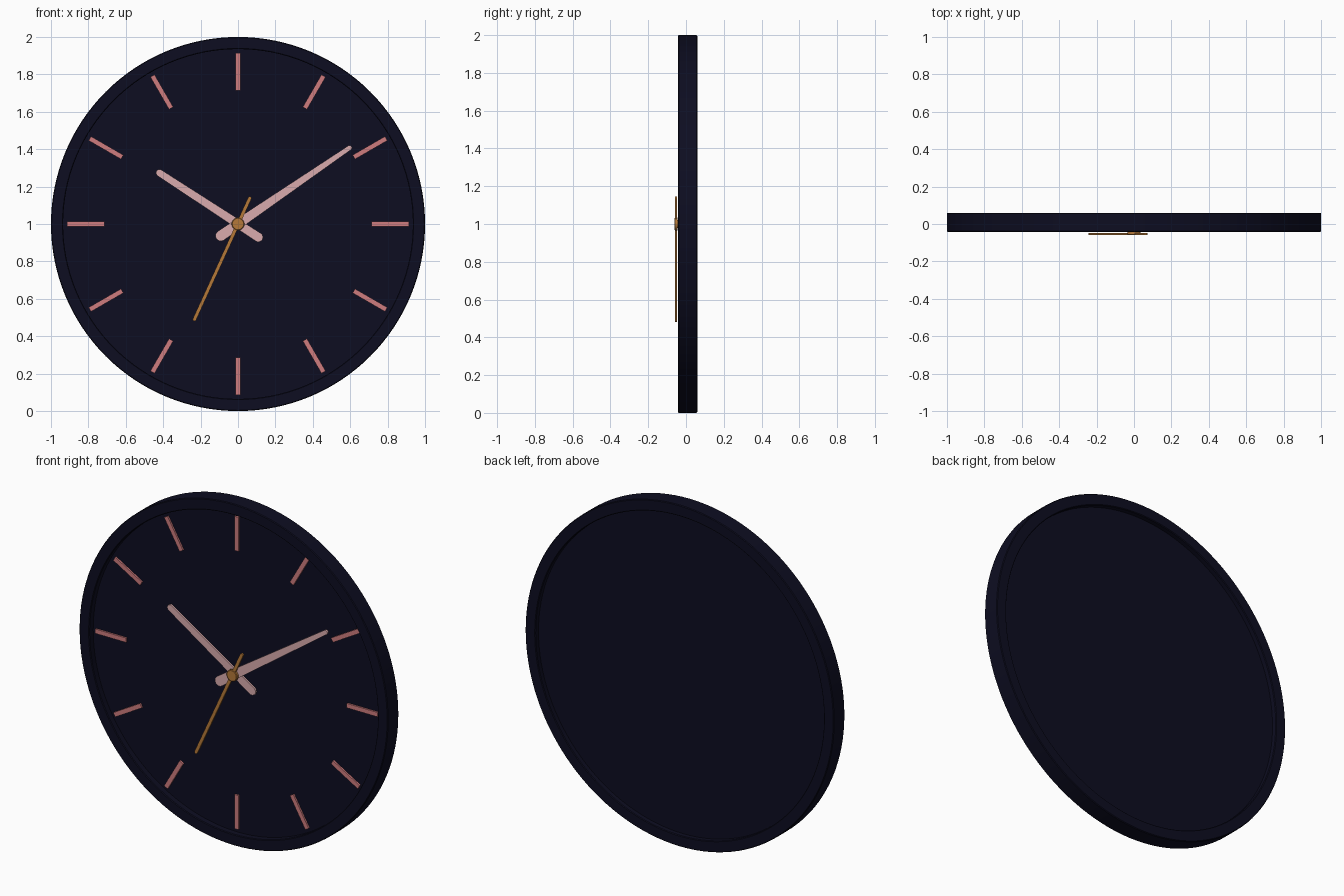
import bpy, bmesh, math
from mathutils import Vector

cube = bpy.data.objects.get("Cube")
if cube:
    bpy.data.objects.remove(cube, do_unlink=True)


def material(name, rgb):
    m = bpy.data.materials.new(name)
    m.use_nodes = True
    m.diffuse_color = (*rgb, 1)
    bsdf = m.node_tree.nodes["Principled BSDF"]
    bsdf.inputs["Base Color"].default_value = (*rgb, 1)
    bsdf.inputs["Roughness"].default_value = 0.6
    return m


NAVY = material("dark navy", (0.004, 0.004, 0.015))
ROSE = material("rose pink", (0.62, 0.20, 0.21))
BLUSH = material("pale blush", (0.70, 0.41, 0.42))
BRONZE = material("bronze", (0.46, 0.19, 0.04))
CENTRE_Z = 1.0
DIAL_Y = -0.005


def finish(name, bm, mat):
    bmesh.ops.recalc_face_normals(bm, faces=bm.faces)
    mesh = bpy.data.meshes.new(name)
    bm.to_mesh(mesh)
    bm.free()
    mesh.materials.append(mat)
    ob = bpy.data.objects.new(name, mesh)
    ob.location.z = CENTRE_Z
    bpy.context.collection.objects.link(ob)
    bpy.ops.object.select_all(action='DESELECT')
    ob.select_set(True)
    bpy.context.view_layer.objects.active = ob
    bpy.ops.object.shade_smooth_by_angle(angle=math.radians(35))
    return ob


def lathe(name, profile, mat, steps):
    """Spin a (radius, y) profile around the depth axis."""
    bm = bmesh.new()
    verts = [bm.verts.new((r, y, 0)) for r, y in profile]
    edges = [bm.edges.new(pair) for pair in zip(verts, verts[1:])]
    bmesh.ops.spin(bm, geom=verts + edges, axis=(0, 1, 0), cent=(0, 0, 0),
                   angle=math.tau, steps=steps)
    bmesh.ops.remove_doubles(bm, verts=bm.verts, dist=1e-5)
    return finish(name, bm, mat)


def bar(name, angle, start, end, w0, w1, back, front, mat, rounded=True):
    """Tapered bar along a clockwise angle from twelve o'clock."""
    along = Vector((math.sin(angle), 0, math.cos(angle)))
    side = Vector((math.cos(angle), 0, -math.sin(angle)))
    n = 8 if rounded else 1
    outline = []
    for centre, w, sign in ((end, w1, 1), (start, w0, -1)):
        r = w / 2
        for i in range(n + 1):
            t = math.pi * i / n
            bulge = r * math.sin(t) if rounded else 0
            outline.append(along * (centre + sign * (bulge - (r if rounded else 0)))
                           + side * (sign * r * math.cos(t)))
    bm = bmesh.new()
    face = bm.faces.new([bm.verts.new(p + Vector((0, back, 0))) for p in outline])
    top = bmesh.ops.extrude_face_region(bm, geom=[face])["geom"]
    bmesh.ops.translate(bm, vec=(0, front - back, 0),
                        verts=[v for v in top if isinstance(v, bmesh.types.BMVert)])
    return finish(name, bm, mat)


# Case: outer rim with a recessed dial in front and recessed panel behind
lathe("case", [(0, DIAL_Y), (0.935, DIAL_Y), (0.935, -0.038), (0.939, -0.042),
               (0.996, -0.042), (1, -0.038), (1, 0.056), (0.996, 0.06),
               (0.939, 0.06), (0.935, 0.056), (0.935, 0.03), (0, 0.03)], NAVY, 128)

# Hour markers
for h in range(12):
    bar(f"hour_marker_{h or 12}", math.tau * h / 12, 0.715, 0.915, 0.026, 0.026,
        DIAL_Y + 0.002, -0.015, ROSE, rounded=False)

# Hands
bar("hour_hand", math.atan2(-0.43, 0.28), -0.155, 0.52, 0.05, 0.038,
    -0.017, -0.029, BLUSH)
bar("minute_hand", math.atan2(0.60, 0.41), -0.14, 0.735, 0.058, 0.026,
    -0.031, -0.043, BLUSH)
bar("second_hand", math.atan2(-0.235, -0.515), -0.16, 0.57, 0.019, 0.019,
    -0.047, -0.058, BRONZE)

# Centre hub holding the hands
lathe("centre_hub", [(0, DIAL_Y), (0.022, DIAL_Y), (0.022, -0.044), (0.034, -0.044),
                     (0.034, -0.057), (0.030, -0.06), (0, -0.06)], BRONZE, 32)
